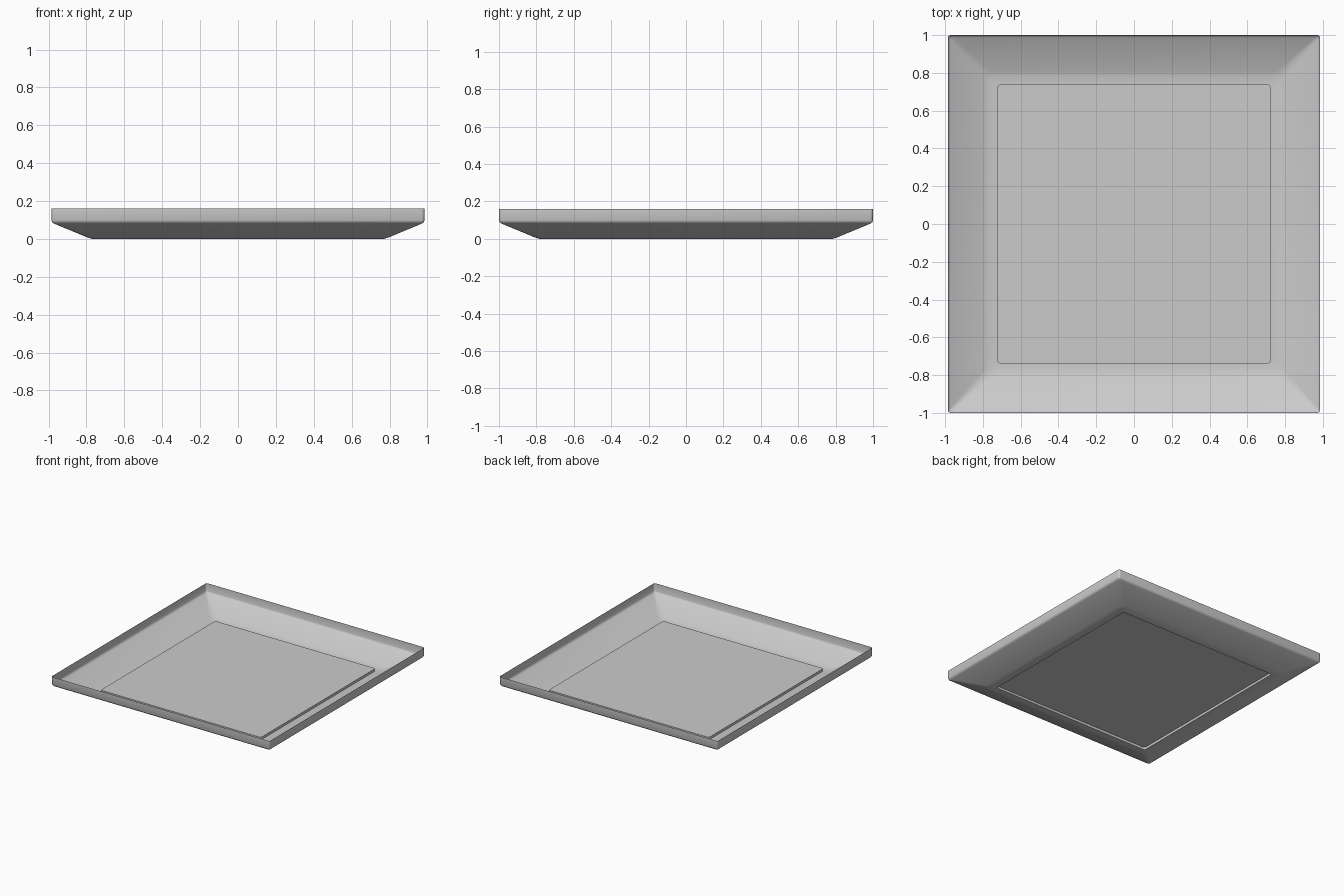
import bpy, bmesh, math

cube = bpy.data.objects.get("Cube")
if cube:
    bpy.data.objects.remove(cube)

grey = bpy.data.materials.new("light_grey")
grey.use_nodes = True
colour = (0.6, 0.6, 0.6, 1)
grey.diffuse_color = colour
grey.node_tree.nodes["Principled BSDF"].inputs["Base Color"].default_value = colour

HALF_X, HALF_Y, STEPS = 0.985, 1.0, 4


def rounded_ring(bm, inset, z, radius):
    """Rectangle with rounded corners, as a loop of vertices."""
    cx, cy = HALF_X - inset - radius, HALF_Y - inset - radius
    ring = []
    for corner, (sx, sy) in enumerate([(1, 1), (-1, 1), (-1, -1), (1, -1)]):
        for i in range(STEPS + 1):
            a = math.pi / 2 * (corner + i / STEPS)
            ring.append(bm.verts.new((sx * cx + radius * math.cos(a),
                                      sy * cy + radius * math.sin(a), z)))
    return ring


# Tray section from rim to raised floor: inset, height, corner radius
section = [
    (0, 0.16, 0.015), (0, 0.098, 0.015), (0.004, 0.088, 0.015),
    (0.014, 0.081, 0.015), (0.19, 0.008, 0.04), (0.215, 0, 0.04),
    (0.262, 0, 0.015), (0.262, 0.02, 0.015),
]
bm = bmesh.new()
rings = [rounded_ring(bm, *point) for point in section]
for outer, inner in zip(rings, rings[1:]):
    for i in range(len(outer)):
        j = (i + 1) % len(outer)
        bm.faces.new((outer[i], outer[j], inner[j], inner[i]))
bm.faces.new(rings[-1])  # raised floor panel

mesh = bpy.data.meshes.new("tray")
bm.to_mesh(mesh)
bm.free()
mesh.materials.append(grey)
tray = bpy.data.objects.new("tray", mesh)
bpy.context.collection.objects.link(tray)

# Soft bends, crisp step around the floor panel
bpy.ops.object.select_all(action="DESELECT")
tray.select_set(True)
bpy.context.view_layer.objects.active = tray
bpy.ops.object.shade_smooth_by_angle(angle=math.radians(35))
